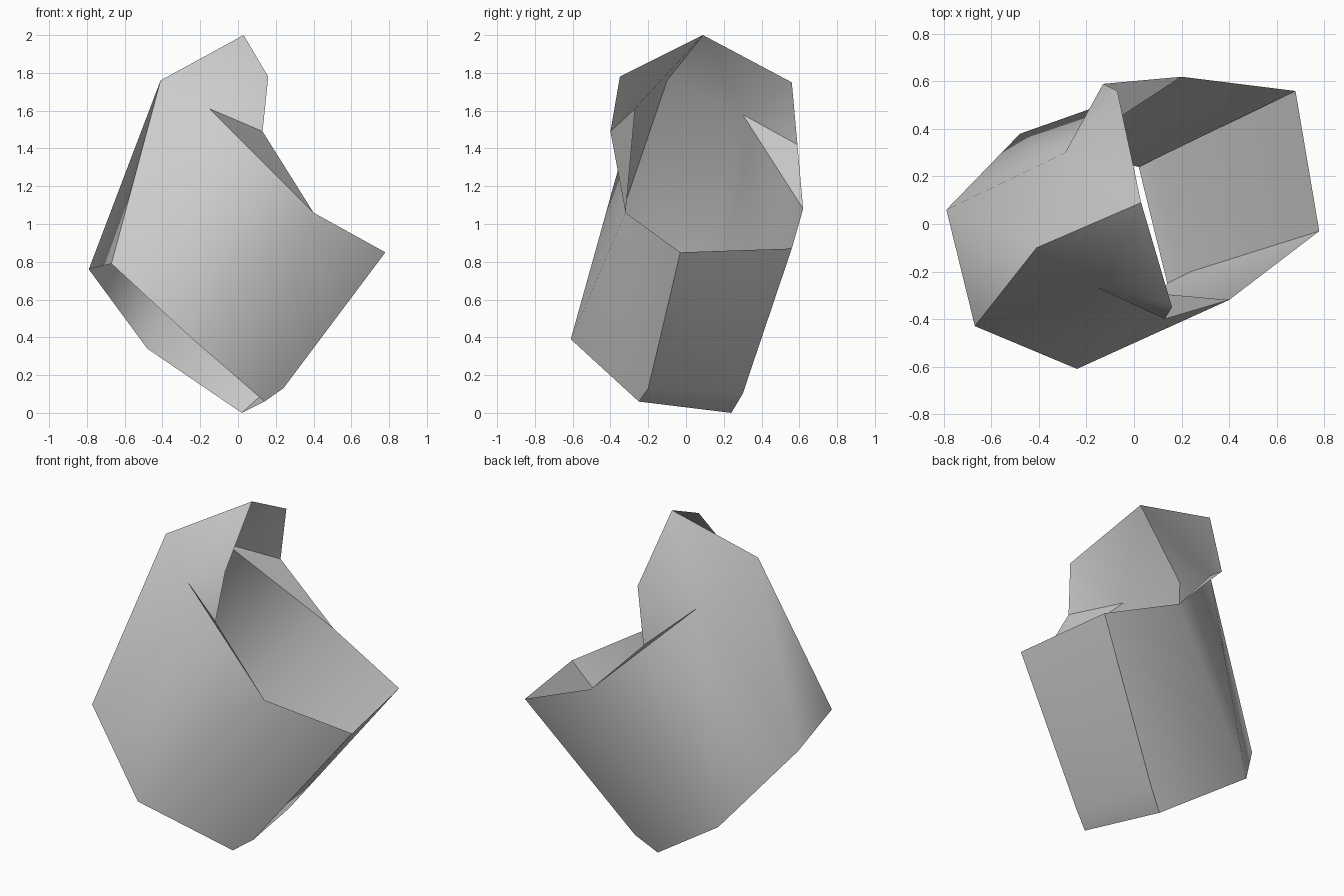
import bpy
import bmesh
import math

cube = bpy.data.objects.get("Cube")
if cube:
    bpy.data.objects.remove(cube, do_unlink=True)

# Corners of the folded shell; front and back corners come in loose pairs
corners = {
    "peak": (.03, .09, 2), "shoulder": (-.41, -.1, 1.76),
    "front_notch": (-.15, -.27, 1.61), "back_notch": (-.29, .3, 1.58),
    "front_hood": (.16, -.35, 1.78), "back_hood": (-.07, .56, 1.75),
    "front_lip": (.13, -.4, 1.49), "back_lip": (-.13, .59, 1.42),
    "front_rim": (.4, -.32, 1.06), "back_rim": (.2, .62, 1.08),
    "front_spout": (.78, -.03, .85), "back_spout": (.68, .56, .87),
    "front_belly": (-.24, -.61, .39), "back_belly": (-.48, .38, .34),
    "front_tail": (-.67, -.43, .79), "back_tail": (-.79, .06, .76),
    "front_keel": (.24, -.2, .13), "back_keel": (.13, .3, .1),
    "front_foot": (.14, -.25, .06), "back_foot": (.02, .24, 0),
}

bm = bmesh.new()
verts = {name: bm.verts.new(co) for name, co in corners.items()}


def panel(*names):
    bm.faces.new([verts[n] for n in names])


# Both sides: a fan of triangles around the notch, and one lower wall
for side, step in (("front_", 1), ("back_", -1)):
    ring = ["peak", "shoulder", side + "tail", side + "belly",
            side + "rim", side + "lip", side + "hood"]
    for i, name in enumerate(ring):
        following = ring[(i + 1) % len(ring)]
        panel(*[side + "notch", name, following][::step])
    wall = [side + p for p in ("belly", "foot", "keel", "spout", "rim")]
    panel(*wall[::step])

# Panels joining the two sides; the hood and the tail stay open
panel("shoulder", "back_tail", "front_tail")
panel("front_spout", "front_keel", "back_keel", "back_spout")
panel("front_keel", "front_foot", "back_foot", "back_keel")

mesh = bpy.data.meshes.new("folded_shell")
bm.to_mesh(mesh)
bm.free()
shell = bpy.data.objects.new("folded_shell", mesh)
bpy.context.collection.objects.link(shell)

# One plain grey
grey = bpy.data.materials.new("plain_grey")
grey.use_nodes = True
colour = (.6, .6, .6, 1)
grey.diffuse_color = colour
grey.node_tree.nodes["Principled BSDF"].inputs["Base Color"].default_value = colour
mesh.materials.append(grey)

# Soft shading over the gentle folds, crisp at the sharp ones
bpy.ops.object.select_all(action="DESELECT")
shell.select_set(True)
bpy.context.view_layer.objects.active = shell
bpy.ops.object.shade_smooth_by_angle(angle=math.radians(40))
